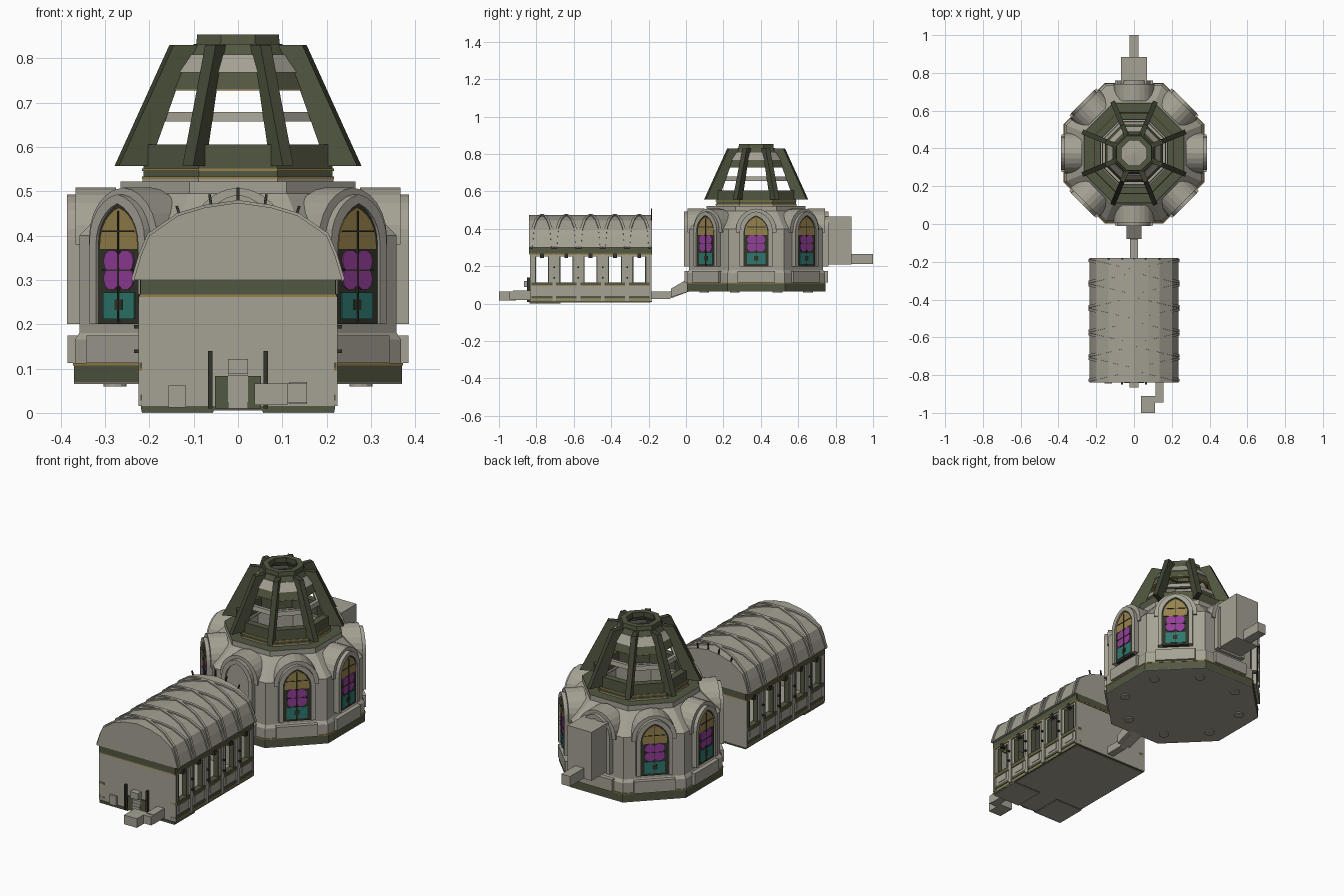
import bpy, bmesh, math
from mathutils import Matrix, Vector

if "Cube" in bpy.data.objects:
    bpy.data.objects.remove(bpy.data.objects["Cube"])


def mat(name, r, g, b):
    m = bpy.data.materials.new(name)
    m.diffuse_color = [((c / 255 + .055) / 1.055) ** 2.4 for c in (r, g, b)] + [1]
    m.use_nodes = True
    m.node_tree.nodes["Principled BSDF"].inputs["Base Color"].default_value = m.diffuse_color
    return m


STONE = mat("stone grey", 165, 161, 148)
GREEN = mat("moss green", 82, 87, 65)
DEEP = mat("deep green", 62, 66, 50)
DARK = mat("dark iron", 50, 52, 42)
GOLD = mat("gold", 150, 130, 76)
MAGENTA = mat("magenta glass", 148, 62, 154)
TEAL = mat("teal glass", 46, 120, 110)
CY = 0.375          # centre of the octagonal tower
TOWER = Matrix.Translation((0, CY, 0))
ID = Matrix.Identity(4)


def finish(name, bm, mats, M=ID, rule=None):
    bmesh.ops.recalc_face_normals(bm, faces=bm.faces)
    if rule:
        for f in bm.faces:
            f.material_index = rule(f)
    bm.transform(M)
    me = bpy.data.meshes.new(name)
    bm.to_mesh(me)
    bm.free()
    for m in (mats if isinstance(mats, list) else [mats]):
        me.materials.append(m)
    o = bpy.data.objects.new(name, me)
    bpy.context.collection.objects.link(o)
    return o


def prism(name, pts, y0, y1, mats, M=ID, rule=None):
    """Polygon in x,z pushed along y."""
    bm = bmesh.new()
    f = bm.faces.new([bm.verts.new((x, y0, z)) for x, z in pts])
    r = bmesh.ops.extrude_face_region(bm, geom=[f])
    vs = [e for e in r["geom"] if isinstance(e, bmesh.types.BMVert)]
    bmesh.ops.translate(bm, verts=vs, vec=(0, y1 - y0, 0))
    return finish(name, bm, mats, M, rule)


def box(name, x0, x1, y0, y1, z0, z1, m, M=ID):
    return prism(name, [(x0, z0), (x1, z0), (x1, z1), (x0, z1)], y0, y1, m, M)


def octagon(name, prof, mats, rule=None):
    """Closed (apothem, z) profile turned into an eight-sided ring."""
    bm = bmesh.new()
    rings = []
    s = 1 / math.cos(math.pi / 8)
    for k in range(8):
        a = math.radians(22.5 + 45 * k)
        rings.append([bm.verts.new((r * s * math.cos(a), r * s * math.sin(a), z)) for r, z in prof])
    n = len(prof)
    for k in range(8):
        p, q = rings[k], rings[(k + 1) % 8]
        for i in range(n):
            j = (i + 1) % n
            bm.faces.new((p[i], q[i], q[j], p[j]))
    return finish(name, bm, mats, TOWER, rule)


def band(name, r0, z0, r1, z1, t, m):
    return octagon(name, [(r0, z0), (r1, z1), (r1 - t, z1), (r0 - t, z0)], m)


def arch(hw, z0, zs, zp, n=6):
    """Pointed arch outline, half width hw, springing at zs, tip at zp."""
    h = zp - zs
    c = (h * h - hw * hw) / (2 * hw)
    end = math.atan2(h, -c)
    left = [(-hw, z0)]
    for i in range(n + 1):
        a = math.pi + (end - math.pi) * i / n
        left.append((c + (hw + c) * math.cos(a), zs + (hw + c) * math.sin(a)))
    left[-1] = (0, zp)
    return left + [(-x, z) for x, z in reversed(left[:-1])]


# ---- Tower body
octagon("tower_base", [(.37, .068), (.37, .107), (.2, .107), (.2, .068)], GREEN)
band("tower_base_trim", .372, .107, .372, .113, .02, GOLD)
octagon("tower_walls", [(.368, .113), (.368, .165), (.358, .18), (.358, .40), (.265, .495), (.265, .522),
                        (.205, .522), (.205, .113)], [STONE, GREEN],
        lambda f: 1 if f.normal.z > .9 and f.calc_center_median().z > .51 else 0)
octagon("tower_floor", [(.37, .065), (.37, .068), (.001, .11), (.001, .065)], STONE)

for k in range(8):
    M = TOWER @ Matrix.Rotation(k * math.pi / 4, 4, 'Z')
    box("plinth", -.1, .1, -.384, -.33, .113, .175, STONE, M)
    # hood vault running back into the drum
    prism("hood", arch(.108, .38, .395, .508), -.367, -.275, STONE, M)
    # frame round the window
    o, i = arch(.088, .2, .39, .493), arch(.067, .2, .38, .472)
    prism("window_frame", o + i[::-1], -.386, -.35, STONE, M)
    if k % 4 == 0:
        prism("blind_panel", i, -.375, -.35, STONE, M)
        continue
    prism("window_lead", i, -.378, -.35, DARK, M)
    prism("gold_glass", arch(.06, .368, .382, .463), -.381, -.377, GOLD, M)
    # magenta rose of four petals and a heart
    for cx, cz in ((-.022, .342), (.022, .342), (-.022, .303), (.022, .303), (0, .322)):
        prism("magenta_petal", [(cx + .026 * math.cos(a * math.pi / 5), cz + .026 * math.sin(a * math.pi / 5))
                                for a in range(10)], -.3815 - abs(cx) * .02, -.377, MAGENTA, M)
    # teal panel with a dark centre
    box("teal_glass", -.05, .05, -.381, -.377, .212, .272, TEAL, M)
    box("teal_centre", -.012, .012, -.3825, -.377, .232, .256, DARK, M)
    # lead bars
    box("mullion", -.0015, .0015, -.384, -.377, .205, .455, DARK, M)
    for z in (.322, .41):
        box("transom", -.05, .05, -.3838, -.377, z - .0015, z + .0015, DARK, M)

# Round feet under the tower
for k in range(8):
    a = math.radians(22.5 + 45 * k)
    bm = bmesh.new()
    bmesh.ops.create_cone(bm, cap_ends=True, segments=12, radius1=.026, radius2=.026, depth=.006)
    finish("foot", bm, STONE, Matrix.Translation((.3 * math.cos(a), CY + .3 * math.sin(a), .063)))

# ---- Open lantern dome
band("drum_foot", .215, .52, .215, .528, .04, STONE)
band("drum_trim_low", .217, .528, .217, .533, .03, GOLD)
band("drum", .213, .533, .213, .605, .035, GREEN)
band("drum_trim_high", .216, .545, .216, .551, .03, GOLD)
band("stone_tie", .17, .657, .166, .679, .018, STONE)
band("upper_hoop", .152, .73, .137, .768, .02, GREEN)
band("upper_hoop_trim", .153, .727, .153, .731, .02, GOLD)
band("upper_stone", .142, .768, .115, .808, .02, STONE)
band("top_hoop", .115, .8, .1, .832, .025, GREEN)
band("crown", .095, .825, .092, .853, .026, GREEN)
for k in range(8):
    # local x is radial, local y is thickness; edges are darker than flanks
    M = TOWER @ Matrix.Rotation(math.radians(22.5 + 45 * k), 4, 'Z')
    prism("dome_fin", [(.296, .557), (.162, .83), (.09, .83), (.148, .75), (.222, .557)], -.013, .013,
          [GREEN, DEEP], M, lambda f: 0 if abs(f.normal.y) > .5 else 1)

# ---- Rear porch and passage
box("rear_porch", -.07, .07, .72, .885, .21, .465, STONE)
box("rear_passage", -.025, .025, .88, 1.0, .212, .265, STONE)

# ---- Link between hall and tower
side_turn = Matrix.Rotation(math.pi / 2, 4, 'Z')     # local x becomes y
prism("link_passage", [(-.2, .025), (-.09, .025), (.03, .07), (.03, .135), (-.085, .065), (-.2, .065)],
      -.02, .02, STONE, side_turn)
prism("link_collar", [(-.08, .035), (.03, .07), (.03, .145), (-.08, .08)], -.04, .04, STONE, side_turn)

# ---- Hall
Y0, Y1, BAYS = -.835, -.185, 5
STEP = (Y1 - Y0) / BAYS
box("hall_floor", -.219, .219, Y0 - .002, Y1 + .002, .008, .015, GREEN)
box("hall_paving", -.212, .212, Y0 + .006, Y1 - .006, .005, .035, STONE)
for y in (Y0, Y1 - .012):
    box("end_wall", -.217, .217, y, y + .012, .012, .3, STONE)
for s in (-1, 1):
    bx = lambda n, x0, x1, y0, y1, z0, z1, m: box(n, *sorted((s * x0, s * x1)), y0, y1, z0, z1, m)
    bx("sole_plate", .055, .218, -.838, -.67, .002, .012, GREEN)
    bx("sole_underside", .056, .217, -.837, -.671, 0, .003, STONE)
    bx("side_wall", .195, .216, Y0, Y1, .015, .105, STONE)
    bx("side_wall_trim", .19, .219, Y0, Y1, .015, .021, GOLD)
    bx("side_wall_rail", .19, .22, Y0, Y1, .028, .042, GREEN)
    bx("sill", .19, .222, Y0, Y1, .1, .114, GREEN)
    bx("sill_trim", .19, .223, Y0, Y1, .095, .1, GOLD)
    bx("lintel", .192, .216, Y0, Y1, .252, .268, STONE)
    for i in range(BAYS + 1):
        y = Y0 + STEP * i
        bx("pillar", .19, .216, max(Y0, y - .031), min(Y1, y + .031), .1, .268, STONE)
        bx("buttress", .2, .224, max(Y0, y - .01), min(Y1, y + .01), .015, .262, STONE)
        for e in (-.033, .027):        # dark jambs beside each opening
            if Y0 < y + e < Y1 - .01:
                bx("jamb", .192, .2185, y + e, y + e + .006, .114, .252, GREEN)
        if 0 < i < BAYS:
            for z in (.135, .19):
                bx("wall_lamp", .215, .235, y - .004, y + .004, z, z + .008, DARK)
    for i in range(BAYS):
        y = Y0 + STEP * (i + .5)
        bx("pendant", .205, .226, y - .01, y + .01, .245, .268, DARK)
        bx("panel", .21, .219, y - .03, y + .03, .055, .09, STONE)
# green cornice with a gold line
box("cornice_trim_front", -.221, .221, Y0 - .003, Y0 + .02, .261, .267, GOLD)
box("cornice_trim_rear", -.221, .221, Y1 - .02, Y1 + .003, .261, .267, GOLD)
box("cornice_front", -.22, .22, Y0 - .004, Y0 + .02, .267, .301, GREEN)
box("cornice_rear", -.22, .22, Y1 - .02, Y1 + .004, .267, .301, GREEN)
for x in (-.221, .191):
    box("cornice_side", x, x + .03, Y0, Y1, .267, .301, GREEN)
    box("cornice_trim_side", x - .001, x + .031, Y0, Y1, .261, .267, GOLD)

# Vaulted roof
half = [(.235, .30), (.219, .355), (.20, .40), (.135, .445), (.075, .463)]
roof = half + [(0, .474)] + [(-x, z) for x, z in reversed(half)]
prism("hall_roof", roof, Y0 - .004, Y1 + .004, STONE)


def rib(name, ya, yb, w=.007, lift=.006):
    """Diagonal rib following the roof from one eave to the other."""
    bm = bmesh.new()
    prev = None
    n = len(roof) - 1
    for i, (x, z) in enumerate(roof):
        u = (roof[0][0] - x) / (2 * roof[0][0])
        y = ya + (yb - ya) * u
        d = Vector((x, 0, (z - .2) * 1.1)).normalized() * lift
        cur = [bm.verts.new(p) for p in ((x, y - w, z - .005), (x + d.x, y - w, z + d.z),
                                         (x + d.x, y + w, z + d.z), (x, y + w, z - .005))]
        if prev:
            for j in range(4):
                bm.faces.new((prev[j], prev[(j + 1) % 4], cur[(j + 1) % 4], cur[j]))
        if i in (0, n):
            bm.faces.new(cur)
        prev = cur
    finish(name, bm, STONE)


for i in range(BAYS):
    a, b = Y0 + STEP * i + .008, Y0 + STEP * (i + 1) - .008
    rib("roof_rib", a, b)
    rib("roof_rib_crossing", b, a)

# Finials on the rear gable
for x, z, t in ((0, .47, 0), (-.06, .465, -.15), (.06, .465, .15), (-.13, .44, -.3), (.13, .44, .3)):
    M = Matrix.Translation((x, Y1, z)) @ Matrix.Rotation(t, 4, 'Y')
    box("finial", -.003, .003, -.003, .003, -.01, .038 if x == 0 else .028, DARK, M)

# ---- Entrance at the front of the hall
for s in (-1, 1):
    box("gate_post", s * .063 - .005, s * .063 + .005, -.85, -.834, .01, .14, DARK)
    box("gate_panel", s * .037 - .015, s * .037 + .015, -.843, -.834, .01, .083, GREEN)
box("door_hood", -.023, .023, -.865, -.83, .088, .122, STONE)
for i in range(5):
    box("step", -.022, .022, -.848 + .002 * i, -.83, .01 + .015 * i, .025 + .015 * i, STONE)
box("side_block", -.157, -.117, -.845, -.83, .012, .062, STONE)
box("passage_back", .115, .156, -.925, -.83, .02, .07, STONE)
box("passage_turn", .07, .156, -.945, -.91, .022, .066, STONE)
box("passage_front", .037, .112, -1.0, -.91, .018, .066, STONE)
